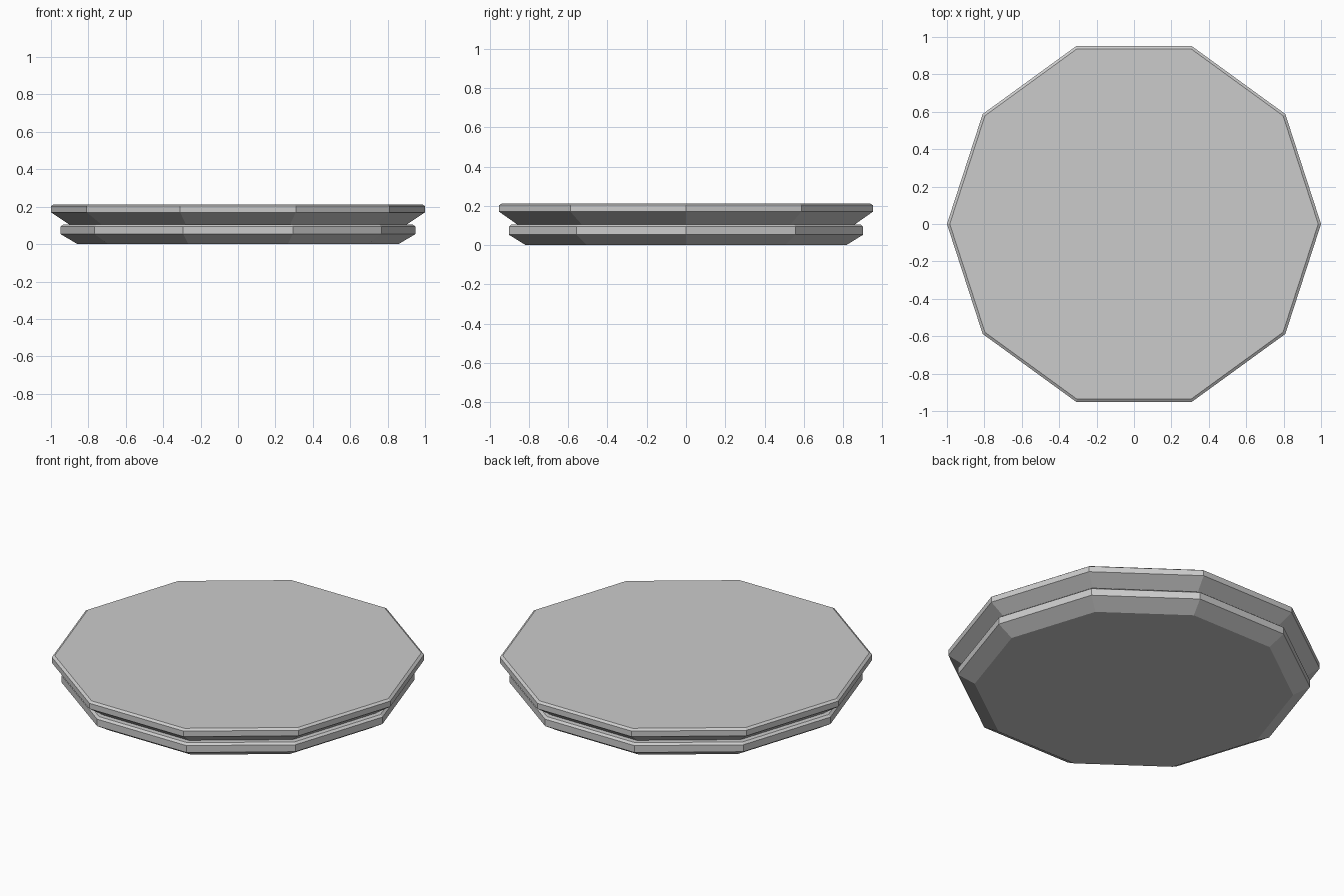
import bpy
import bmesh
import math

if "Cube" in bpy.data.objects:
    bpy.data.objects.remove(bpy.data.objects["Cube"])

SIDES = 10


def tier(name, profile):
    """Closed ten-sided solid from (radius, z) rings, bottom to top."""
    bm = bmesh.new()
    rings = []
    for r, z in profile:
        rings.append([bm.verts.new((r * math.cos(2 * math.pi * i / SIDES),
                                    r * math.sin(2 * math.pi * i / SIDES), z))
                      for i in range(SIDES)])
    for low, high in zip(rings, rings[1:]):
        for i in range(SIDES):
            j = (i + 1) % SIDES
            bm.faces.new((low[i], low[j], high[j], high[i]))
    bm.faces.new(rings[0][::-1])
    bm.faces.new(rings[-1])
    mesh = bpy.data.meshes.new(name)
    bm.to_mesh(mesh)
    bm.free()
    obj = bpy.data.objects.new(name, mesh)
    bpy.context.collection.objects.link(obj)
    return obj


# Lower slab: sloped underside, upright rim, small top chamfer
tier("lower_tier", [(0.858, 0.0), (0.948, 0.053), (0.948, 0.094), (0.934, 0.105)])

# Upper slab: same section, slightly wider
tier("upper_tier", [(0.903, 0.105), (1.0, 0.17), (1.0, 0.203), (0.985, 0.213)])
